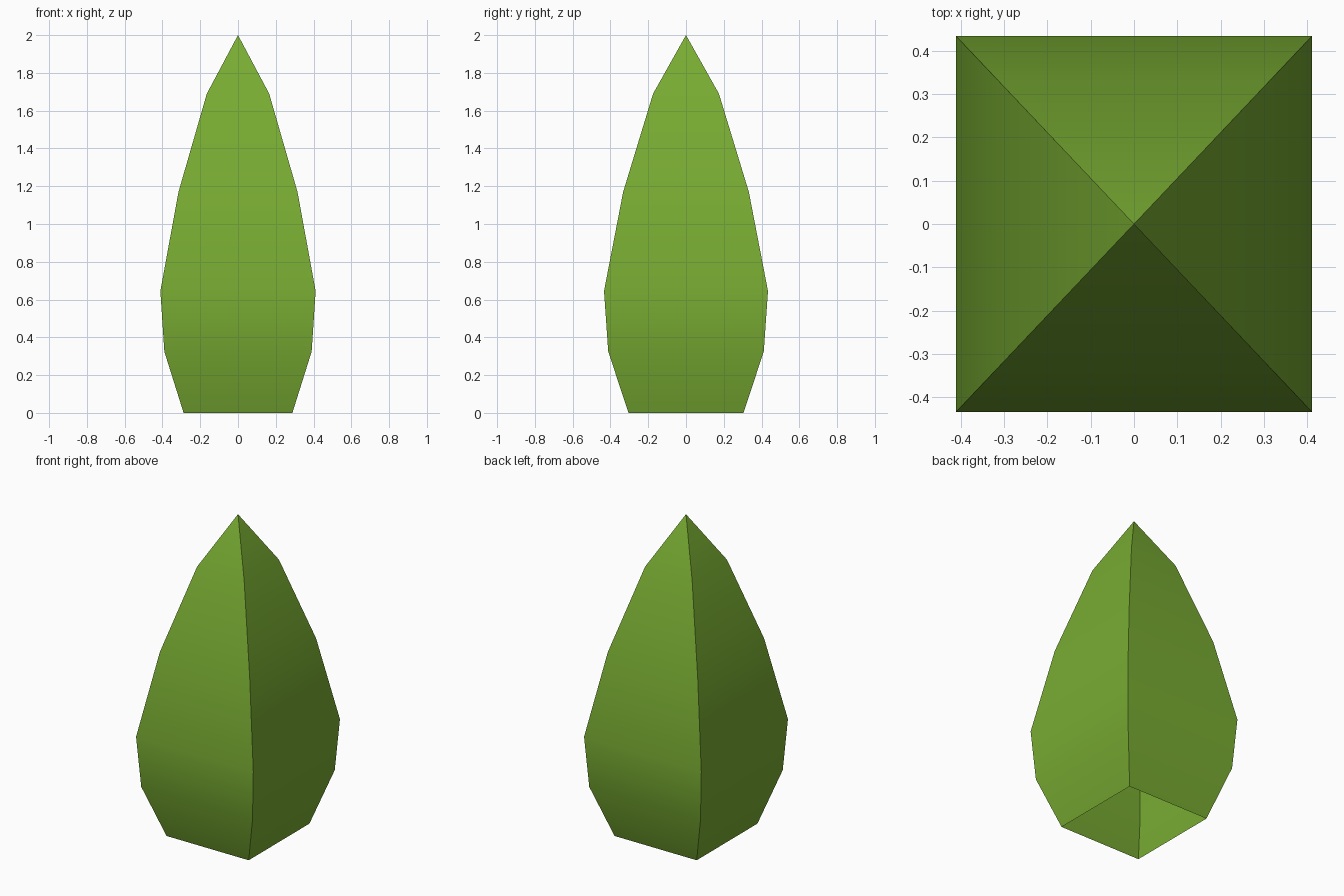
import bpy, bmesh, math

if "Cube" in bpy.data.objects:
    bpy.data.objects.remove(bpy.data.objects["Cube"])

# half width in x and height of each square ring, base to tip
PROFILE = [(0.288, 0.0), (0.39, 0.325), (0.411, 0.645), (0.315, 1.17), (0.165, 1.69)]
TIP_Z = 2.0
DEPTH = 1.056  # y half width relative to x

green = bpy.data.materials.new("leaf green")
green.diffuse_color = (0.188, 0.41, 0.032, 1)
green.use_nodes = True
green.node_tree.nodes["Principled BSDF"].inputs["Base Color"].default_value = green.diffuse_color

# foliage: four-sided shell, open underneath
bm = bmesh.new()
rings = [[bm.verts.new((sx * r, sy * r * DEPTH, z))
          for sx, sy in ((-1, -1), (1, -1), (1, 1), (-1, 1))] for r, z in PROFILE]
for low, high in zip(rings, rings[1:]):
    for i in range(4):
        j = (i + 1) % 4
        bm.faces.new((low[i], low[j], high[j], high[i]))

# pointed tip
tip = bm.verts.new((0, 0, TIP_Z))
for i in range(4):
    bm.faces.new((rings[-1][i], rings[-1][(i + 1) % 4], tip))

mesh = bpy.data.meshes.new("foliage")
bm.to_mesh(mesh)
bm.free()
mesh.materials.append(green)
foliage = bpy.data.objects.new("foliage", mesh)
bpy.context.collection.objects.link(foliage)

# smooth up each side, sharp at the four corners
bpy.context.view_layer.objects.active = foliage
foliage.select_set(True)
bpy.ops.object.shade_smooth_by_angle(angle=math.radians(40))
